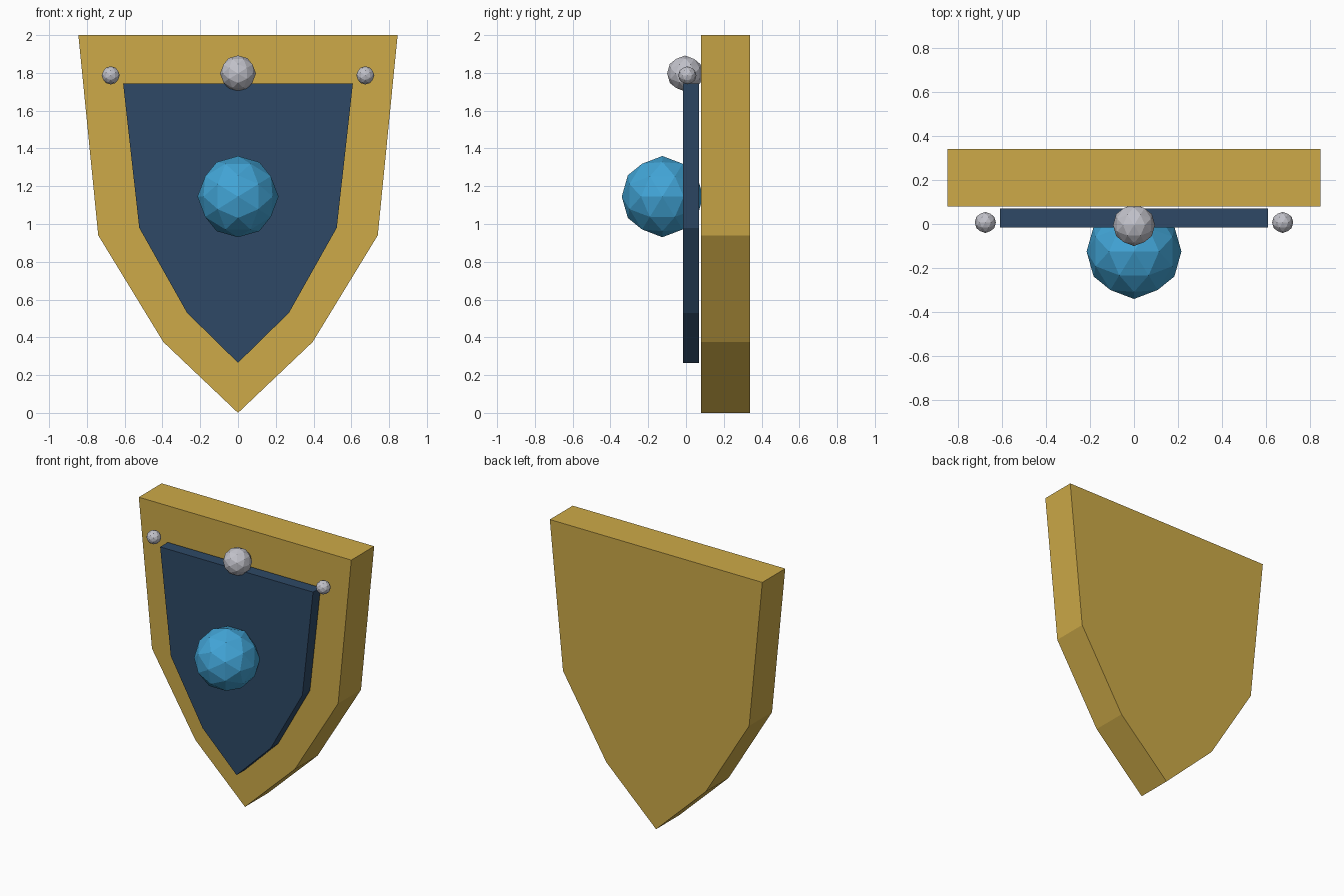
import bpy, bmesh, math
from mathutils import Matrix

if "Cube" in bpy.data.objects:
    bpy.data.objects.remove(bpy.data.objects["Cube"])


def material(name, rgb):
    m = bpy.data.materials.new(name)
    lin = [((c / 255 + 0.055) / 1.055) ** 2.4 for c in rgb]
    m.diffuse_color = (*lin, 1)
    m.use_nodes = True
    m.node_tree.nodes["Principled BSDF"].inputs["Base Color"].default_value = m.diffuse_color
    return m


GOLD = material("gold", (205, 170, 72))
NAVY = material("navy", (46, 73, 102))
SILVER = material("silver", (194, 194, 202))
BLUE = material("bright_blue", (66, 165, 215))


def finish(bm, name, mat):
    bmesh.ops.recalc_face_normals(bm, faces=bm.faces)
    me = bpy.data.meshes.new(name)
    bm.to_mesh(me)
    bm.free()
    me.materials.append(mat)
    ob = bpy.data.objects.new(name, me)
    bpy.context.collection.objects.link(ob)


def shield_plate(name, half, tip, y0, y1, mat):
    """Mirror a half outline (x, z) across x = 0 and extrude it along y."""
    outline = half + [(0, tip)] + [(-x, z) for x, z in reversed(half)]
    bm = bmesh.new()
    face = bm.faces.new([bm.verts.new((x, y0, z)) for x, z in outline])
    ext = bmesh.ops.extrude_face_region(bm, geom=[face])
    verts = [g for g in ext["geom"] if isinstance(g, bmesh.types.BMVert)]
    bmesh.ops.translate(bm, vec=(0, y1 - y0, 0), verts=verts)
    finish(bm, name, mat)


def faceted_ball(name, center, radius, mat):
    """Flat-shaded icosphere turned so an edge midpoint lies on each axis."""
    bm = bmesh.new()
    turn = Matrix.Rotation(-math.atan(2) / 2, 4, 'Y')
    bmesh.ops.create_icosphere(bm, subdivisions=2, radius=radius,
                               matrix=Matrix.Translation(center) @ turn)
    finish(bm, name, mat)


# Shield body and raised inner panel
shield_plate("shield_body", [(0.845, 2.0), (0.74, 0.94), (0.395, 0.375)],
             0.0, 0.08, 0.34, GOLD)
shield_plate("inner_panel", [(0.608, 1.743), (0.523, 0.98), (0.27, 0.53)],
             0.265, -0.016, 0.07, NAVY)

# Central gem, top boss and corner studs
faceted_ball("center_gem", (0, -0.125, 1.145), 0.215, BLUE)
faceted_ball("top_boss", (0, -0.005, 1.797), 0.095, SILVER)
for side, label in ((-1, "left"), (1, "right")):
    faceted_ball(label + "_stud", (side * 0.674, 0.007, 1.787), 0.048, SILVER)
